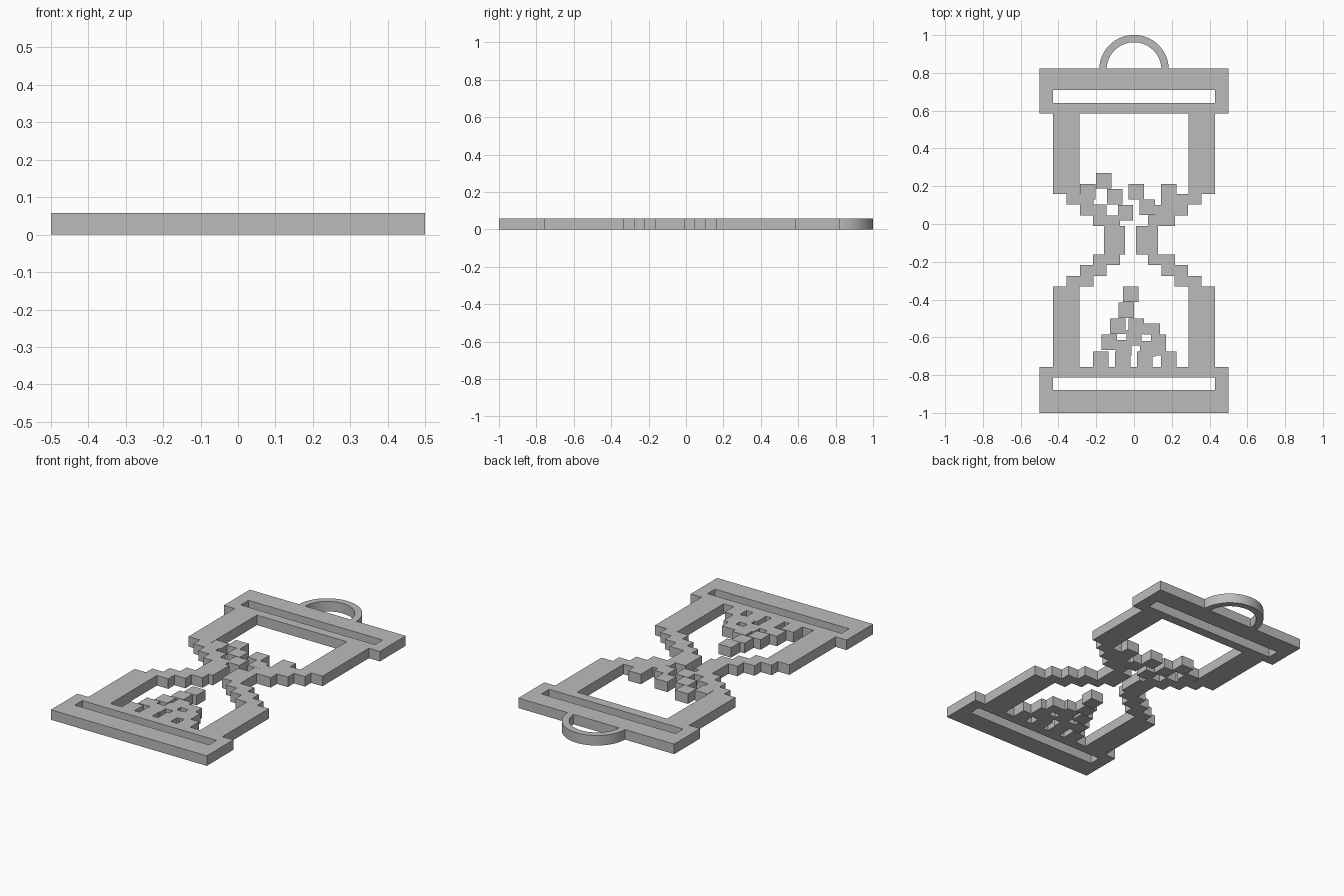
import bpy, bmesh, math

THICK = 0.058
BLOCK = 0.041  # half the side of one sand block

if "Cube" in bpy.data.objects:
    bpy.data.objects.remove(bpy.data.objects["Cube"])

grey = bpy.data.materials.new("plain_grey")
grey.use_nodes = True
grey.diffuse_color = (0.5, 0.5, 0.5, 1)
grey.node_tree.nodes["Principled BSDF"].inputs["Base Color"].default_value = (0.5, 0.5, 0.5, 1)


def finish(name, bm):
    mesh = bpy.data.meshes.new(name)
    bm.to_mesh(mesh)
    bm.free()
    mesh.materials.append(grey)
    obj = bpy.data.objects.new(name, mesh)
    bpy.context.collection.objects.link(obj)
    return obj


def mirrored(rects):
    return rects + [(-x1, -x0, y0, y1) for x0, x1, y0, y1 in rects]


def blocks(centres):
    return [(x - BLOCK, x + BLOCK, y - BLOCK, y + BLOCK) for x, y in centres]


def slab(name, rects, skip=()):
    """Flat solid covering the union of rectangles, leaving out those in skip."""
    every = list(rects) + list(skip)
    xs = sorted({round(v, 3) for r in every for v in r[:2]})
    ys = sorted({round(v, 3) for r in every for v in r[2:]})

    def inside(group, x, y):
        return any(a < x < b and c < y < d for a, b, c, d in group)

    filled = set()
    for i in range(len(xs) - 1):
        for j in range(len(ys) - 1):
            x, y = (xs[i] + xs[i + 1]) / 2, (ys[j] + ys[j + 1]) / 2
            if inside(rects, x, y) and not inside(skip, x, y):
                filled.add((i, j))

    bm = bmesh.new()
    cache = {}

    def vert(i, j, z):
        if (i, j, z) not in cache:
            cache[i, j, z] = bm.verts.new((xs[i], ys[j], z))
        return cache[i, j, z]

    for i, j in sorted(filled):
        ring = [(i, j), (i + 1, j), (i + 1, j + 1), (i, j + 1)]
        bm.faces.new([vert(*p, THICK) for p in ring])
        bm.faces.new([vert(*p, 0) for p in reversed(ring)])
        beside = [(i, j - 1), (i + 1, j), (i, j + 1), (i - 1, j)]
        for k, cell in enumerate(beside):
            if cell not in filled:
                a, b = ring[k], ring[(k + 1) % 4]
                bm.faces.new([vert(*a, 0), vert(*b, 0), vert(*b, THICK), vert(*a, THICK)])
    return finish(name, bm)


# End caps, each a bar with a long slot through it
def cap(name, y0, slot0, slot1, y1):
    slab(name, mirrored([(-0.5, -0.43, y0, y1)])
         + [(-0.43, 0.43, y0, slot0), (-0.43, 0.43, slot1, y1)])


cap("top_cap", 0.585, 0.64, 0.71, 0.822)
cap("bottom_cap", -1.0, -0.88, -0.812, -0.757)

# Stepped glass walls, narrowing to the neck
STEP = 0.07
walls = [(-0.43, -0.288, 0.16, 0.585), (-0.43, -0.288, -0.757, -0.332)]
for n in range(3):
    x = -0.357 + n * STEP
    top, low = 0.16 - n * 0.057, -0.332 + n * 0.057
    walls += [(x, x + 0.142, top - 0.057, top), (x, x + 0.142, low, low + 0.057)]
walls = mirrored(walls)
walls += [(-0.16, -0.048, -0.161, -0.011), (0.01, 0.127, -0.161, -0.011)]
slab("glass_walls", walls)

# Sand still to fall
slab("upper_sand", blocks([(-0.245, 0.17), (-0.16, 0.228), (-0.102, 0.145), (-0.045, 0.06),
                           (0.013, 0.17), (0.07, 0.088), (0.183, 0.17), (0.183, 0.09)])
     + [(0.11, 0.15, 0.045, 0.1)], walls)

# Fallen sand heap
slab("lower_sand", blocks([(-0.016, -0.373), (-0.042, -0.457), (-0.087, -0.542), (0.013, -0.542),
                           (-0.132, -0.627), (0, -0.602), (-0.055, -0.655), (0.073, -0.66),
                           (-0.175, -0.716), (-0.06, -0.716), (0.058, -0.716), (0.183, -0.716)])
     + [(0.05, 0.138, -0.586, -0.526), (0.09, 0.17, -0.697, -0.586)])

# Hanging loop: half ring on the top cap
bm = bmesh.new()
SEGMENTS = 48
loops = []
for k in range(SEGMENTS + 1):
    a = math.pi * k / SEGMENTS
    loops.append([bm.verts.new((r * math.cos(a), 0.817 + r * math.sin(a), z))
                  for r, z in ((0.145, 0), (0.184, 0), (0.184, THICK), (0.145, THICK))])
for p, q in zip(loops, loops[1:]):
    for k in range(4):
        m = (k + 1) % 4
        bm.faces.new((p[k], p[m], q[m], q[k]))
bm.faces.new(loops[0])
bm.faces.new(loops[-1])
bmesh.ops.recalc_face_normals(bm, faces=bm.faces)
loop = finish("hanging_loop", bm)
bpy.ops.object.select_all(action="DESELECT")
loop.select_set(True)
bpy.context.view_layer.objects.active = loop
bpy.ops.object.shade_smooth_by_angle(angle=math.radians(30))
